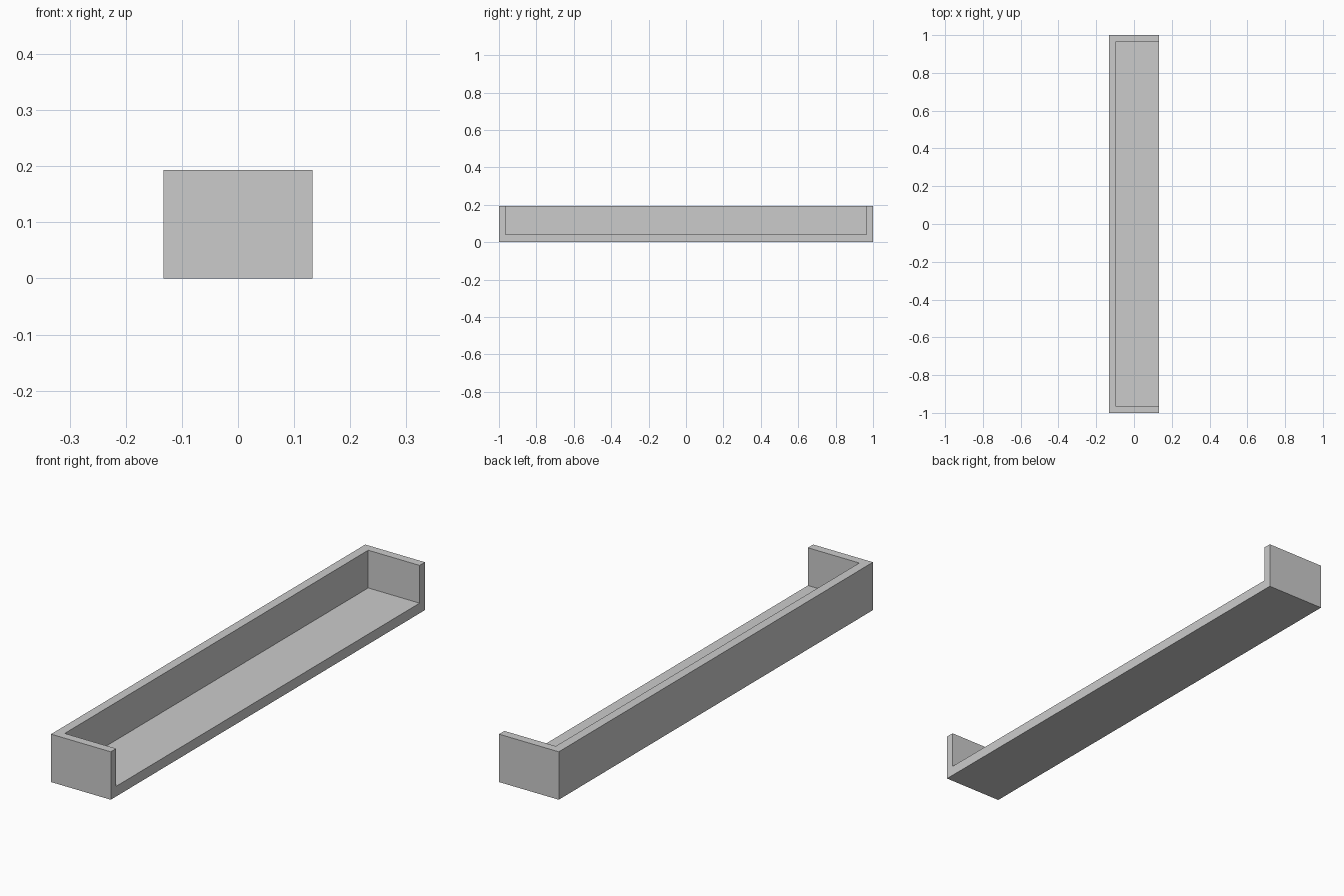
import bpy

if "Cube" in bpy.data.objects:
    bpy.data.objects.remove(bpy.data.objects["Cube"])

W, L, H = 0.266, 2.0, 0.193            # overall width (x), length (y), height (z)
BACK, END, FLOOR = 0.037, 0.034, 0.041  # wall and floor thicknesses


def box(name, lo, hi):
    centre = [(a + b) / 2 for a, b in zip(lo, hi)]
    bpy.ops.mesh.primitive_cube_add(size=1, location=centre)
    ob = bpy.context.object
    ob.name = name
    ob.scale = [b - a for a, b in zip(lo, hi)]
    bpy.ops.object.transform_apply(location=True, rotation=False, scale=True)
    return ob


# solid tray block
tray = box("tray", (-W / 2, -L / 2, 0), (W / 2, L / 2, H))

# hollow, open at the top and along the +x side
cutter = box("hollow_cutter", (-W / 2 + BACK, -L / 2 + END, FLOOR),
             (W / 2 + 0.1, L / 2 - END, H + 0.1))
cutter.hide_render = True
cutter.hide_set(True)

cut = tray.modifiers.new("hollow", 'BOOLEAN')
cut.operation = 'DIFFERENCE'
cut.solver = 'EXACT'
cut.object = cutter
